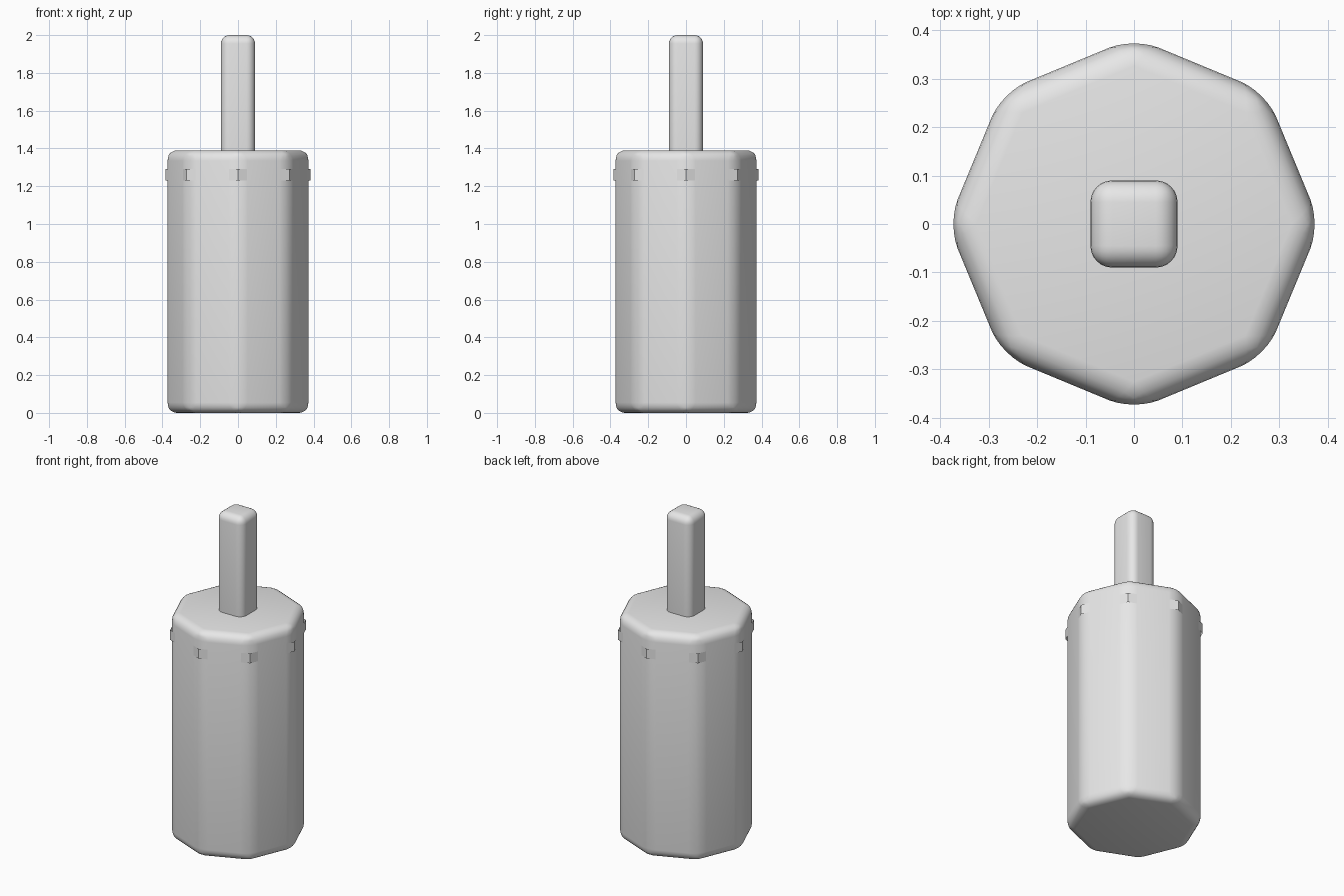
import bpy
import math

cube = bpy.data.objects.get("Cube")
if cube:
    bpy.data.objects.remove(cube, do_unlink=True)

RADIUS = 0.385
SIDES = 8

# Single plain grey
grey = bpy.data.materials.new("plain_grey")
grey.use_nodes = True
colour = (0.8, 0.8, 0.8, 1)
grey.diffuse_color = colour
grey.node_tree.nodes["Principled BSDF"].inputs["Base Color"].default_value = colour


def prism(name, sides, radius, low, high, turn=0, caps='NGON'):
    """Upright prism between two heights, turned about z."""
    bpy.ops.mesh.primitive_cylinder_add(
        vertices=sides, radius=radius, depth=high - low, end_fill_type=caps,
        location=(0, 0, (low + high) / 2), rotation=(0, 0, turn))
    obj = bpy.context.object
    obj.name = name
    obj.data.materials.append(grey)
    return obj


def soften(obj, width):
    """Round every edge and shade the result smoothly."""
    bevel = obj.modifiers.new("rounded_edges", 'BEVEL')
    bevel.width = width
    bevel.segments = 6
    bevel.limit_method = 'ANGLE'
    bevel.angle_limit = math.radians(30)
    bpy.ops.object.shade_smooth()


# Rounded octagonal body
soften(prism("body", SIDES, RADIUS, 0.005, 1.395), 0.055)

# Thin open band whose sharp corners break through the rounded body corners
prism("corner_band", SIDES, RADIUS - 0.0003, 1.23, 1.29, caps='NOTHING')

# Square rounded shaft, sunk into the body
soften(prism("shaft", 4, 0.09 * math.sqrt(2), 1.2, 2.0, math.pi / 4), 0.045)

# Stand the body exactly on the ground
bpy.data.objects["body"].location.z -= 0.005
bpy.data.objects["body"].scale.z = 1.0
